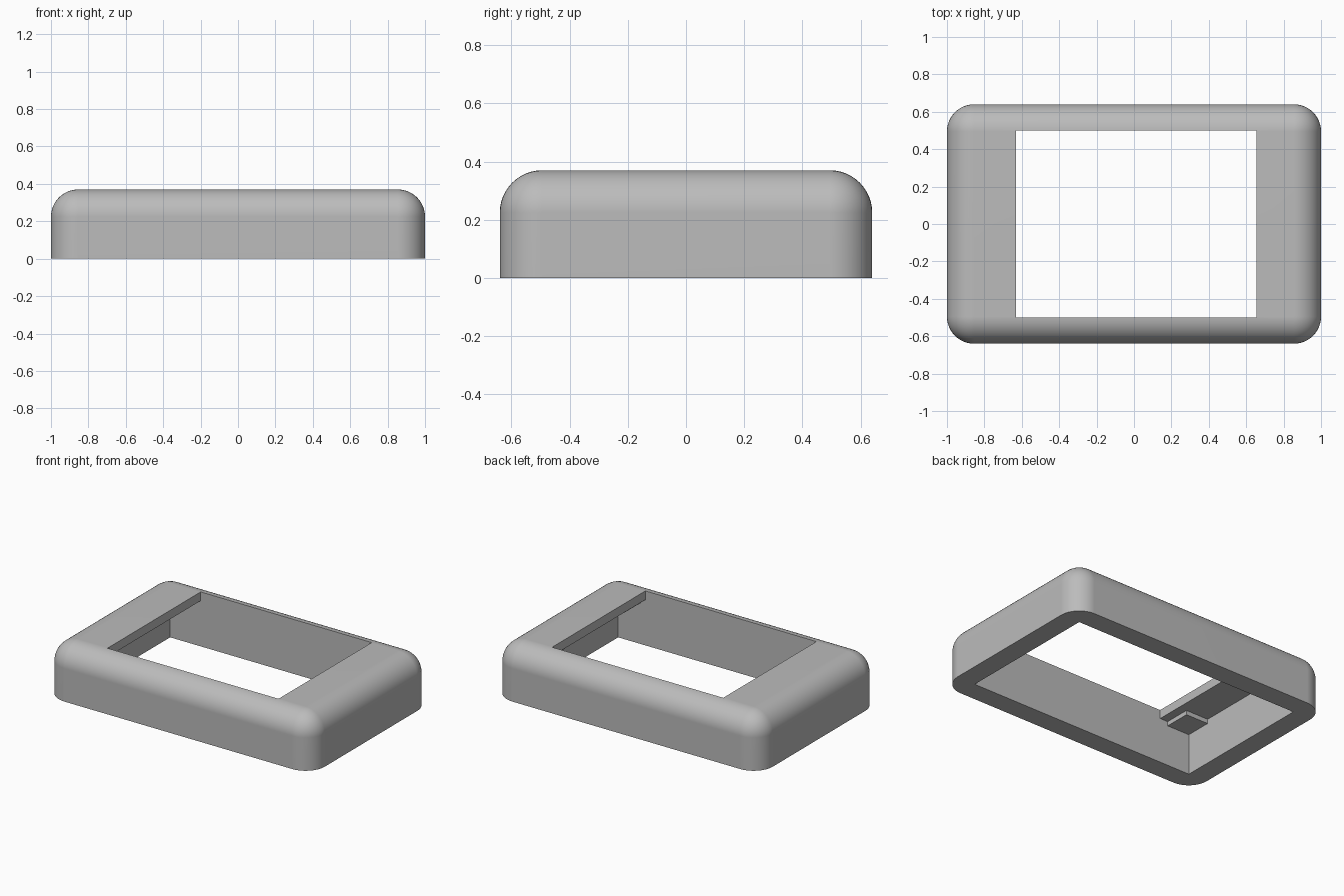
import bpy
import bmesh
from mathutils import Matrix, Vector

default = bpy.data.objects.get("Cube")
if default:
    bpy.data.objects.remove(default, do_unlink=True)

HALF_X, HALF_Y, HEIGHT = 1.0, 0.64, 0.37
RADIUS = 0.145
CAVITY_X, CAVITY_Y, CEILING = 0.86, 0.5, 0.31

grey = bpy.data.materials.new("plain grey")
grey.use_nodes = True
colour = (0.5, 0.5, 0.5, 1)
grey.diffuse_color = colour
grey.node_tree.nodes["Principled BSDF"].inputs["Base Color"].default_value = colour


def box(name, low, high, rounded=False):
    """Box between two corners; optionally round every edge but the bottom ones."""
    low, high = Vector(low), Vector(high)
    bm = bmesh.new()
    bmesh.ops.create_cube(bm, size=1)
    bmesh.ops.transform(bm, verts=bm.verts, matrix=Matrix.Translation((low + high) / 2)
                        @ Matrix.Diagonal((high - low).to_4d()))
    if rounded:
        edges = [e for e in bm.edges if any(v.co.z > low.z + 0.01 for v in e.verts)]
        bmesh.ops.bevel(bm, geom=edges, offset=RADIUS, offset_type='OFFSET',
                        segments=12, profile=0.5, affect='EDGES')
    bmesh.ops.recalc_face_normals(bm, faces=bm.faces)
    mesh = bpy.data.meshes.new(name)
    bm.to_mesh(mesh)
    bm.free()
    mesh.materials.append(grey)
    obj = bpy.data.objects.new(name, mesh)
    bpy.context.collection.objects.link(obj)
    return obj


def activate(obj):
    bpy.ops.object.select_all(action='DESELECT')
    obj.select_set(True)
    bpy.context.view_layer.objects.active = obj


def cut(target, cutter):
    mod = target.modifiers.new("cut", 'BOOLEAN')
    mod.operation = 'DIFFERENCE'
    mod.solver = 'EXACT'
    mod.object = cutter
    activate(target)
    bpy.ops.object.modifier_apply(modifier=mod.name)
    bpy.data.objects.remove(cutter, do_unlink=True)


# Rounded shell, hollowed from below, with an off-centre window in the top
shell = box("bezel_shell", (-HALF_X, -HALF_Y, 0), (HALF_X, HALF_Y, HEIGHT), rounded=True)
cut(shell, box("cavity_cutter", (-CAVITY_X, -CAVITY_Y, -0.1), (CAVITY_X, CAVITY_Y, CEILING)))
cut(shell, box("window_cutter", (-0.63, -CAVITY_Y, 0.2), (0.655, CAVITY_Y, 0.5)))
activate(shell)
bpy.ops.object.shade_smooth_by_angle(angle=0.6)
normals = shell.modifiers.new("even normals", 'WEIGHTED_NORMAL')
normals.keep_sharp = True

# Thin mounting pads in the corners under the top plate
for side, sx in (("left", 1), ("right", -1)):
    for end, sy in (("front", -1), ("back", 1)):
        xs = sorted((sx * (CAVITY_X - 0.17), sx * (CAVITY_X + 0.01)))
        ys = sorted((sy * (CAVITY_Y - 0.18), sy * (CAVITY_Y + 0.01)))
        box(f"{end}_{side}_pad", (xs[0], ys[0], 0.28), (xs[1], ys[1], CEILING + 0.01))
